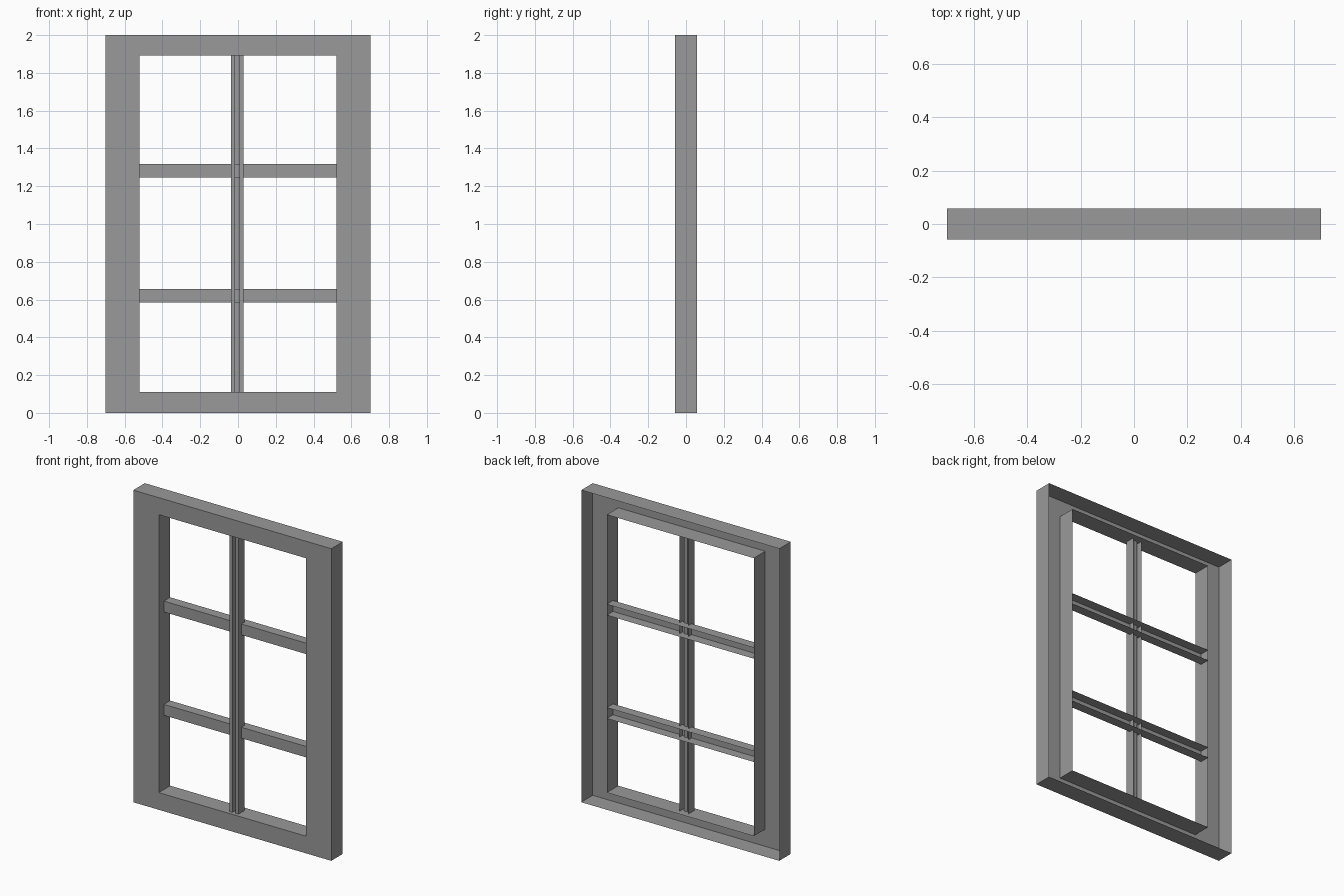
import bpy

if "Cube" in bpy.data.objects:
    bpy.data.objects.remove(bpy.data.objects["Cube"])

# Overall sizes: open-backed sheet frame with flanges folded to the rear
FRONT, BACK = -0.058, 0.058
HALF_W = 0.702
OPEN_X, OPEN_Z0, OPEN_Z1 = 0.521, 0.11, 1.891

# Dark grey paint shared by all parts
paint = bpy.data.materials.new("dark_grey")
paint.diffuse_color = (0.32, 0.32, 0.32, 1.0)
paint.use_nodes = True
paint.node_tree.nodes["Principled BSDF"].inputs["Base Color"].default_value = paint.diffuse_color


def make_object(name, verts, faces):
    mesh = bpy.data.meshes.new(name)
    mesh.from_pydata(verts, [], faces)
    mesh.materials.append(paint)
    mesh.update()
    obj = bpy.data.objects.new(name, mesh)
    bpy.context.collection.objects.link(obj)
    return obj


def rect_loops(name, loops):
    """Skin successive rectangles given as (half_width, z0, z1, y)."""
    verts, faces = [], []
    for w, z0, z1, y in loops:
        verts += [(-w, y, z0), (w, y, z0), (w, y, z1), (-w, y, z1)]
    for k in range(len(loops) - 1):
        a, b = 4 * k, 4 * k + 4
        for i in range(4):
            j = (i + 1) % 4
            faces.append((a + i, a + j, b + j, b + i))
    return make_object(name, verts, faces)


def folded_bar(name, profile, start, end, vertical):
    """Extrude an open (across, y) profile along z or x."""
    verts = []
    for across, y in profile:
        for t in (start, end):
            verts.append((across, y, t) if vertical else (t, y, across))
    faces = []
    for i in range(len(profile) - 1):
        a, b = 2 * i, 2 * i + 2
        faces.append((a, b, b + 1, a + 1))
    return make_object(name, verts, faces)


# Outer frame: outer flange, front plate, inner flange
rect_loops("window_frame", [
    (HALF_W, 0.0, 2.0, BACK),
    (HALF_W, 0.0, 2.0, FRONT),
    (OPEN_X, OPEN_Z0, OPEN_Z1, FRONT),
    (OPEN_X, OPEN_Z0, OPEN_Z1, BACK),
])

# Vertical bar with a groove down the front
vf, vb, groove = -0.036, 0.027, 0.008
folded_bar("vertical_bar", [
    (-0.036, vb), (-0.036, vf), (-0.015, vf), (-0.015, groove),
    (0.007, groove), (0.007, vf), (0.028, vf), (0.028, vb),
], OPEN_Z0, OPEN_Z1, True)

# Horizontal channel bars, open at the back
for name, z0, z1 in (("lower_bar", 0.585, 0.655), ("upper_bar", 1.247, 1.317)):
    folded_bar(name, [(z1, BACK), (z1, -0.005), (z0, -0.005), (z0, BACK)],
               -OPEN_X, OPEN_X, False)
